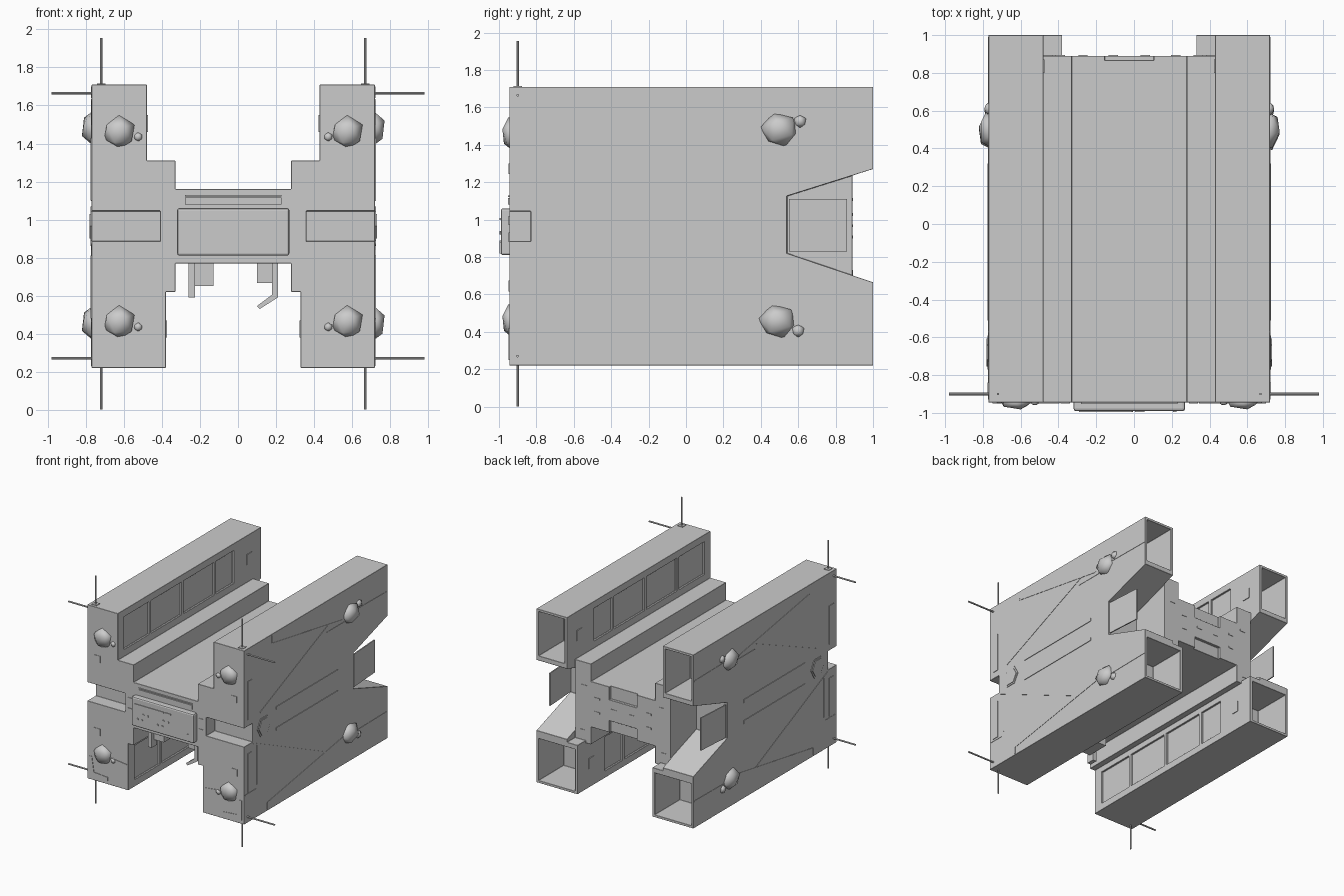
import bpy, bmesh, math
from mathutils import Matrix, Vector

if "Cube" in bpy.data.objects:
    bpy.data.objects.remove(bpy.data.objects["Cube"])

CX = -0.025  # mirror plane of the hull
grey = bpy.data.materials.new("light_grey")
grey.diffuse_color = (0.6, 0.6, 0.6, 1)
grey.use_nodes = True
grey.node_tree.nodes["Principled BSDF"].inputs["Base Color"].default_value = grey.diffuse_color


def finish(name, bm, smooth=False):
    bmesh.ops.recalc_face_normals(bm, faces=bm.faces)
    me = bpy.data.meshes.new(name)
    bm.to_mesh(me)
    bm.free()
    me.materials.append(grey)
    for p in me.polygons:
        p.use_smooth = smooth
    ob = bpy.data.objects.new(name, me)
    bpy.context.collection.objects.link(ob)
    return ob


def add_prism(bm, pts, axis, lo, hi, s=1):
    """Extrude a 2D outline along an axis; s=-1 mirrors it to the other side."""
    def to3(p, t):
        u, y, z = {"x": (t, p[0], p[1]), "y": (p[0], t, p[1]), "z": (p[0], p[1], t)}[axis]
        return (CX + s * u, y, z)
    a = [bm.verts.new(to3(p, lo)) for p in pts]
    b = [bm.verts.new(to3(p, hi)) for p in pts]
    bm.faces.new(a)
    bm.faces.new(b)
    n = len(pts)
    for i in range(n):
        j = (i + 1) % n
        bm.faces.new((a[i], a[j], b[j], b[i]))


def rect(a0, b0, a1, b1):
    return [(a0, b0), (a1, b0), (a1, b1), (a0, b1)]


def line(p, q, w=0.008):
    d = (Vector(q) - Vector(p)).normalized() * w / 2
    n = Vector((-d.y, d.x))
    return [tuple(Vector(p) + n), tuple(Vector(q) + n), tuple(Vector(q) - n), tuple(Vector(p) - n)]


def part(name, outlines, axis, lo, hi, sides=(1, -1)):
    bm = bmesh.new()
    for s in sides:
        for o in outlines:
            add_prism(bm, o, axis, lo, hi, s)
    return finish(name, bm)


# Hull: H-shaped section extruded front to back
half = [(0.355, 0.22), (0.745, 0.22), (0.745, 1.71), (0.455, 1.71), (0.455, 1.31), (0.305, 1.31), (0.305, 1.16)]
other = [(-u, z) for u, z in reversed(half)]
hull = part("hull", [half + other + [(-0.355, 0.62), (-0.305, 0.62), (-0.305, 0.77),
                                     (0.305, 0.77), (0.305, 0.62), (0.355, 0.62)]], "y", -0.945, 1.0, (1,))


def cut(name, outlines, axis, lo, hi, sides=(1, -1)):
    c = part(name, outlines, axis, lo, hi, sides)
    c.hide_render = True
    c.hide_viewport = True
    m = hull.modifiers.new(name, "BOOLEAN")
    m.operation = "DIFFERENCE"
    m.solver = "EXACT"
    m.object = c


# Core stops short of the pod ends
cut("core_end_cutter", [[(0.455, 1.35), (0.455, 0.64), (0.355, 0.64), (0.355, 0.58),
                         (-0.355, 0.58), (-0.355, 0.64), (-0.455, 0.64), (-0.455, 1.35)]], "y", 0.89, 1.1, (1,))
# Tapered rear notch between upper and lower pods
cut("rear_notch_cutter", [[(0.54, 0.82), (0.54, 1.126), (1.05, 1.286), (1.05, 0.648)]], "x", 0.452, 0.9)
# Slots at the front corners
cut("front_slot_cutter", [rect(0.385, 0.885, 0.8, 1.045)], "y", -1.1, -0.83)
# Open pod ends
cut("upper_nozzle_cutter", [rect(0.478, 1.31, 0.725, 1.69)], "y", 0.66, 1.1)
cut("lower_nozzle_cutter", [rect(0.378, 0.24, 0.725, 0.60)], "y", 0.66, 1.1)
# Recessed panels along the inner pod walls
bays = [(-0.86, -0.52), (-0.49, -0.08), (-0.05, 0.36), (0.39, 0.63)]
cut("upper_panel_cutter", [rect(a, 1.37, b, 1.65) for a, b in bays], "x", 0.40, 0.47)
cut("lower_panel_cutter", [rect(a, 0.28, b, 0.57) for a, b in bays], "x", 0.30, 0.37)
# Recesses in the rear wall of the core
cut("rear_recess_cutter", [rect(-0.13, 1.05, 0.13, 1.2), rect(-0.13, 0.72, 0.13, 0.87)], "y", 0.868, 0.95, (1,))
bev = hull.modifiers.new("edge_bevel", "BEVEL")
bev.width = 0.006
bev.segments = 1
bev.limit_method = "ANGLE"
bev.angle_limit = math.radians(40)

# Flaps standing in the rear notches
part("rear_flap", [[(0.732, 0.55), (0.742, 0.55), (0.722, 0.86), (0.712, 0.86)]], "z", 0.83, 1.11)

# Front console with slits and buttons
console = part("front_console", [rect(-0.295, 0.81, 0.295, 1.06)], "y", -0.99, -0.93, (1,))
b = console.modifiers.new("edge_bevel", "BEVEL")
b.width = 0.012
b.segments = 2
part("console_slits", [rect(-0.265, 0.998, 0.015, 1.008), rect(0.03, 0.998, 0.08, 1.008),
                       rect(0.232, 0.82, 0.25, 0.88)], "y", -0.996, -0.985, (1,))
bm = bmesh.new()
for u, z in [(-0.18, 0.93), (-0.14, 0.93), (0.01, 0.93), (0.055, 0.93),
             (-0.235, 0.88), (-0.195, 0.88), (-0.045, 0.88), (0.0, 0.88)]:
    o = [(u + 0.009 * math.cos(k * math.pi / 4), z + 0.009 * math.sin(k * math.pi / 4)) for k in range(8)]
    add_prism(bm, o, "y", -0.996, -0.985)
finish("console_buttons", bm)
part("console_grill", [rect(-0.255, 1.08, 0.255, 1.115), rect(-0.255, 1.12, 0.255, 1.128)],
     "y", -0.953, -0.94, (1,))

# Hatches and corner panels on the front
part("front_hatches", [rect(0.315, 0.97, 0.365, 1.02), rect(0.315, 0.88, 0.365, 0.93),
                       rect(0.62, 1.245, 0.675, 1.30), rect(0.62, 0.615, 0.68, 0.675),
                       [(0.725, 0.42), (0.70, 0.42), (0.68, 0.29), (0.55, 0.28), (0.55, 0.25), (0.725, 0.25)],
                       line((0.37, 0.435), (0.55, 0.455))], "y", -0.949, -0.94)

# Hatches on the core's rear wall and the inner pod walls
part("rear_hatches", [rect(0.36, 0.68, 0.41, 0.73), rect(0.22, 1.02, 0.27, 1.035), rect(0.22, 0.9, 0.27, 0.915),
                      rect(0.34, 1.1, 0.39, 1.115), rect(0.06, 0.96, 0.11, 0.975)], "y", 0.885, 0.894)
part("upper_inner_hatch", [rect(0.80, 1.46, 0.87, 1.55)], "x", 0.449, 0.46)
part("lower_inner_hatch", [rect(0.78, 0.38, 0.85, 0.47)], "x", 0.349, 0.36)

# Raised strips and seams on the outer walls
part("side_strips", [rect(-0.51, 1.04, 0.32, 1.068), rect(-0.51, 0.86, 0.32, 0.888),
                     rect(-0.90, 1.10, -0.84, 1.43), rect(-0.90, 0.48, -0.84, 0.81)], "x", 0.74, 0.75)
part("side_seams", [line(p, q) for p, q in [
    ((-0.73, 1.10), (0.20, 1.50)), ((-0.57, 1.63), (0.38, 1.47)), ((0.55, 1.485), (0.99, 1.48)),
    ((0.17, 1.44), (0.42, 1.44)), ((-0.82, 0.87), (0.16, 0.42)), ((-0.63, 0.29), (0.40, 0.46)),
    ((-0.63, 0.23), (-0.63, 0.29)), ((0.55, 0.445), (0.99, 0.45)), ((-0.77, 0.50), (-0.77, 0.84)),
    ((-0.93, 0.465), (-0.79, 0.465)), ((-0.57, 1.64), (-0.57, 1.70))]], "x", 0.742, 0.748)

# Hexagonal ports on the outer walls
hexa = lambda r, y, z: [(y + r * math.cos(k * math.pi / 3), z + r * math.sin(k * math.pi / 3)) for k in range(6)]
part("side_port", [hexa(0.09, -0.68, 0.965)], "x", 0.74, 0.75)
part("side_port_cap", [hexa(0.075, -0.68, 0.965)], "x", 0.74, 0.755)


# Faceted sensor domes
def dome(bm, pos, size, turn):
    m = Matrix.Translation(pos) @ Matrix.Diagonal((*size, 1)) @ Matrix.Rotation(turn, 4, "X")
    bmesh.ops.create_icosphere(bm, subdivisions=1, radius=1, matrix=m)


bm = bmesh.new()
for s in (1, -1):
    for y, z, dz in ((0.50, 1.48, 0.045), (0.49, 0.455, -0.05)):
        dome(bm, (CX + s * 0.738, y, z), (0.065, 0.105, 0.095), 0.3)
        dome(bm, (CX + s * 0.74, y + 0.11, z + dz), (0.03, 0.036, 0.036), 0.0)
finish("side_domes", bm, True)
bm = bmesh.new()
for s in (1, -1):
    for z in (1.46, 0.46):
        dome(bm, (CX + s * 0.60, -0.94, z), (0.09, 0.045, 0.09), 0.2)
        dome(bm, (CX + s * 0.50, -0.942, z - 0.025), (0.025, 0.02, 0.025), 0.0)
finish("front_domes", bm, True)


# Corner antennas with square feet
def rod(bm, p, q, r=0.007):
    p, q = Vector(p), Vector(q)
    m = Matrix.Translation((p + q) / 2) @ (q - p).to_track_quat("Z", "Y").to_matrix().to_4x4()
    bmesh.ops.create_cone(bm, cap_ends=True, segments=8, radius1=r, radius2=r, depth=(q - p).length, matrix=m)


bm = bmesh.new()
for s in (1, -1):
    x = CX + s * 0.695
    rod(bm, (x, -0.90, 1.70), (x, -0.90, 1.955))
    rod(bm, (x, -0.90, 0.23), (x, -0.90, 0.0))
    for z in (1.665, 0.27):
        rod(bm, (CX + s * 0.74, -0.90, z), (s * 0.98, -0.90, z))
finish("antennas", bm)
part("antenna_feet", [rect(0.672, -0.923, 0.718, -0.877)], "z", 1.705, 1.715)

# Fins and bent strut hanging below the core
part("belly_fin", [rect(-0.235, 0.59, -0.20, 0.78)], "y", -0.85, -0.78, (1,))
part("belly_block_left", [rect(-0.20, 0.65, -0.105, 0.78)], "y", -0.82, -0.62, (1,))
part("belly_block_right", [rect(0.125, 0.665, 0.205, 0.78)], "y", -0.82, -0.62, (1,))
part("belly_strut", [[(0.205, 0.78), (0.235, 0.78), (0.235, 0.59), (0.14, 0.53), (0.125, 0.545), (0.205, 0.605)]],
     "y", -0.85, -0.78, (1,))
